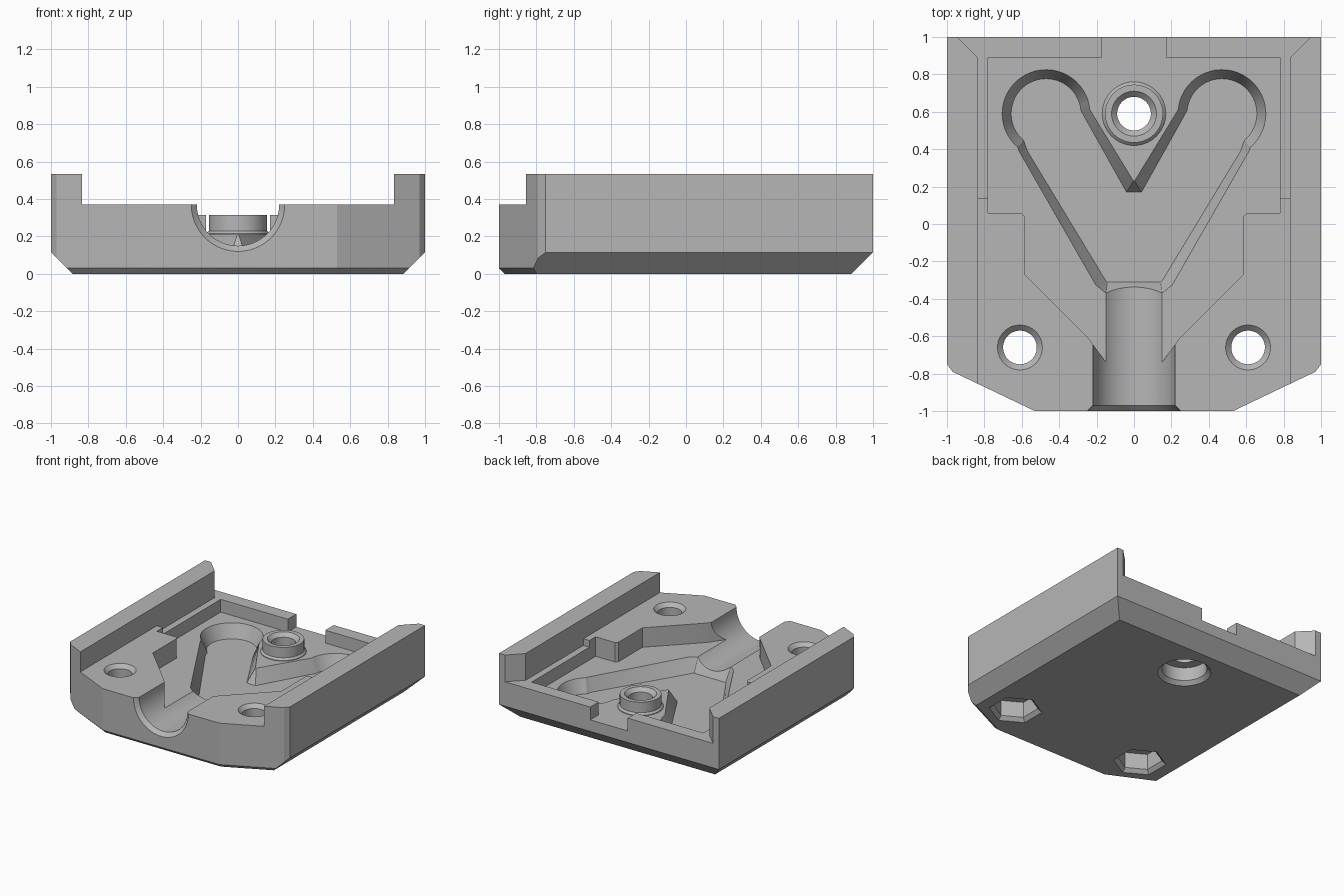
import bpy, bmesh
from math import sin, cos, radians, pi
from mathutils import Vector, Matrix

old = bpy.data.objects.get("Cube")
if old:
    bpy.data.objects.remove(old)

grey = bpy.data.materials.new("plain grey")
grey.use_nodes = True
grey.diffuse_color = (0.47, 0.47, 0.47, 1)
grey.node_tree.nodes["Principled BSDF"].inputs["Base Color"].default_value = grey.diffuse_color


def finish(name, bm):
    bmesh.ops.recalc_face_normals(bm, faces=bm.faces)
    mesh = bpy.data.meshes.new(name)
    bm.to_mesh(mesh)
    bm.free()
    mesh.materials.append(grey)
    obj = bpy.data.objects.new(name, mesh)
    bpy.context.collection.objects.link(obj)
    return obj


def loft(name, rings, matrix=None):
    """Closed solid skinned through rings of equal length."""
    bm = bmesh.new()
    loops = [[bm.verts.new(p) for p in ring] for ring in rings]
    for low, high in zip(loops, loops[1:]):
        for i in range(len(low)):
            j = (i + 1) % len(low)
            bm.faces.new((low[i], low[j], high[j], high[i]))
    bm.faces.new(loops[0][::-1])
    bm.faces.new(loops[-1])
    if matrix:
        bm.transform(matrix)
    return finish(name, bm)


def prism(name, outline, z0, z1):
    return loft(name, [[(x, y, z) for x, y in outline] for z in (z0, z1)])


def turned(name, profile, matrix, sides=64, turn=0):
    """Round or polygonal solid from (radius, height) pairs."""
    angles = [turn + 2 * pi * i / sides for i in range(sides)]
    return loft(name, [[(r * cos(a), r * sin(a), z) for a in angles] for r, z in profile], matrix)


def mirrored(half):
    return half + [(-x, y) for x, y in reversed(half)]


def combine(target, tool, operation="DIFFERENCE"):
    mod = target.modifiers.new(tool.name, "BOOLEAN")
    mod.operation = operation
    mod.solver = "EXACT"
    mod.object = tool
    bpy.ops.object.select_all(action="DESELECT")
    bpy.context.view_layer.objects.active = target
    target.select_set(True)
    bpy.ops.object.modifier_apply(modifier=mod.name)
    bpy.data.objects.remove(tool)


# Body: a block trimmed by planes
H = 0.535
bm = bmesh.new()
bmesh.ops.create_cube(bm, size=2, matrix=Matrix.Translation((0, 0, H / 2)) @ Matrix.Diagonal((1, 1, H / 2, 1)))


def trim(point, normal):
    geom = bm.verts[:] + bm.edges[:] + bm.faces[:]
    cut = bmesh.ops.bisect_plane(bm, geom=geom, plane_co=point, plane_no=normal, clear_outer=True)
    edges = [e for e in cut["geom_cut"] if isinstance(e, bmesh.types.BMEdge)]
    if edges:
        bmesh.ops.contextual_create(bm, geom=edges)


for s in (-1, 1):
    trim((s * 0.97, -0.79, 0), (s * 0.21, -0.44, 0))       # slanted front
    trim((s, -0.75, 0), (s * 0.8, -0.6, 0))                # corner facet
    trim((s, 0, 0.115), (s, 0, -1))                        # lower side chamfer
    slant = Vector((s * 0.21, -0.44, 0)).normalized()
    trim((s * 0.97, -0.79, 0.03), slant - Vector((0, 0, 1)))
trim((0, 1, 0.115), (0, 1, -1))
trim((0, -1, 0.03), (0, -1, -1))
body = finish("tray_body", bm)

# Stepped decks between the side walls
flare = [(0.835, 0.89), (1.055, 1.11)]
combine(body, prism("upper_deck", mirrored([(0.835, -1.2)] + flare), 0.37, 0.8))
combine(body, prism("rear_deck", mirrored([(0.835, 0.14)] + flare), 0.315, 0.8))

# Sunken floor with rear notch
recess = [(0.15, -0.74), (0.24, -0.615), (0.585, -0.27), (0.585, 0.035), (0.56, 0.06),
          (0.78, 0.06), (0.78, 0.89), (0.17, 0.89), (0.17, 1.1)]
recess[4:5] = []
recess[3] = (0.585, 0.04)
recess.insert(4, (0.605, 0.06))
combine(body, prism("floor_recess", mirrored(recess), 0.21, 0.7))


# Forked groove with sloping walls
def fork(radius, foot, elbow, tip):
    arc = [radians(-50 + 225 * i / 32) for i in range(33)]
    lobe = [(0.47 + radius * cos(a), 0.59 + radius * sin(a)) for a in arc]
    return mirrored(foot + [elbow] + lobe + [tip])


upper = fork(0.235, [(0.15, -0.37), (0.205, -0.325)], (0.615, 0.39), (0.003, 0.23))
lower = fork(0.187, [(0.142, -0.31), (0.15, -0.305)], (0.57, 0.39), (0.04, 0.17))
levels = ((lower, 0.1), (upper, 0.21), (upper, 0.23))
combine(body, loft("forked_groove", [[(x, y, z) for x, y in ring] for ring, z in levels]))

# Round inlet channel with a flared mouth
along_y = Matrix.Translation((0, 0, 0.37)) @ Matrix.Rotation(-pi / 2, 4, "X")
combine(body, turned("inlet_channel", [(0.35, -1.1), (0.25, -1), (0.22, -0.97), (0.22, -0.335)], along_y, 96))

# Raised screw boss and its stepped hole
spot = Matrix.Translation((0, 0.59, 0))
combine(body, turned("screw_boss", [(0.17, 0.17), (0.17, 0.215), (0.155, 0.23), (0.155, 0.315)], spot), "UNION")
combine(body, turned("boss_hole", [(0.23, -0.03), (0.17, 0.03), (0.17, 0.14), (0.09, 0.14),
                                   (0.09, 0.285), (0.15, 0.345)], spot))

# Front screw holes with hexagonal nut pockets
for s in (-1, 1):
    spot = Matrix.Translation((s * 0.61, -0.66, 0))
    combine(body, turned("screw_hole", [(0.09, -0.1), (0.09, 0.34), (0.15, 0.4)], spot))
    combine(body, turned("nut_pocket", [(0.23, -0.03), (0.17, 0.03), (0.17, 0.16)], spot, 6, pi / 6))

bpy.ops.object.select_all(action="DESELECT")
body.select_set(True)
bpy.context.view_layer.objects.active = body
bpy.ops.object.shade_smooth_by_angle(angle=radians(25))
